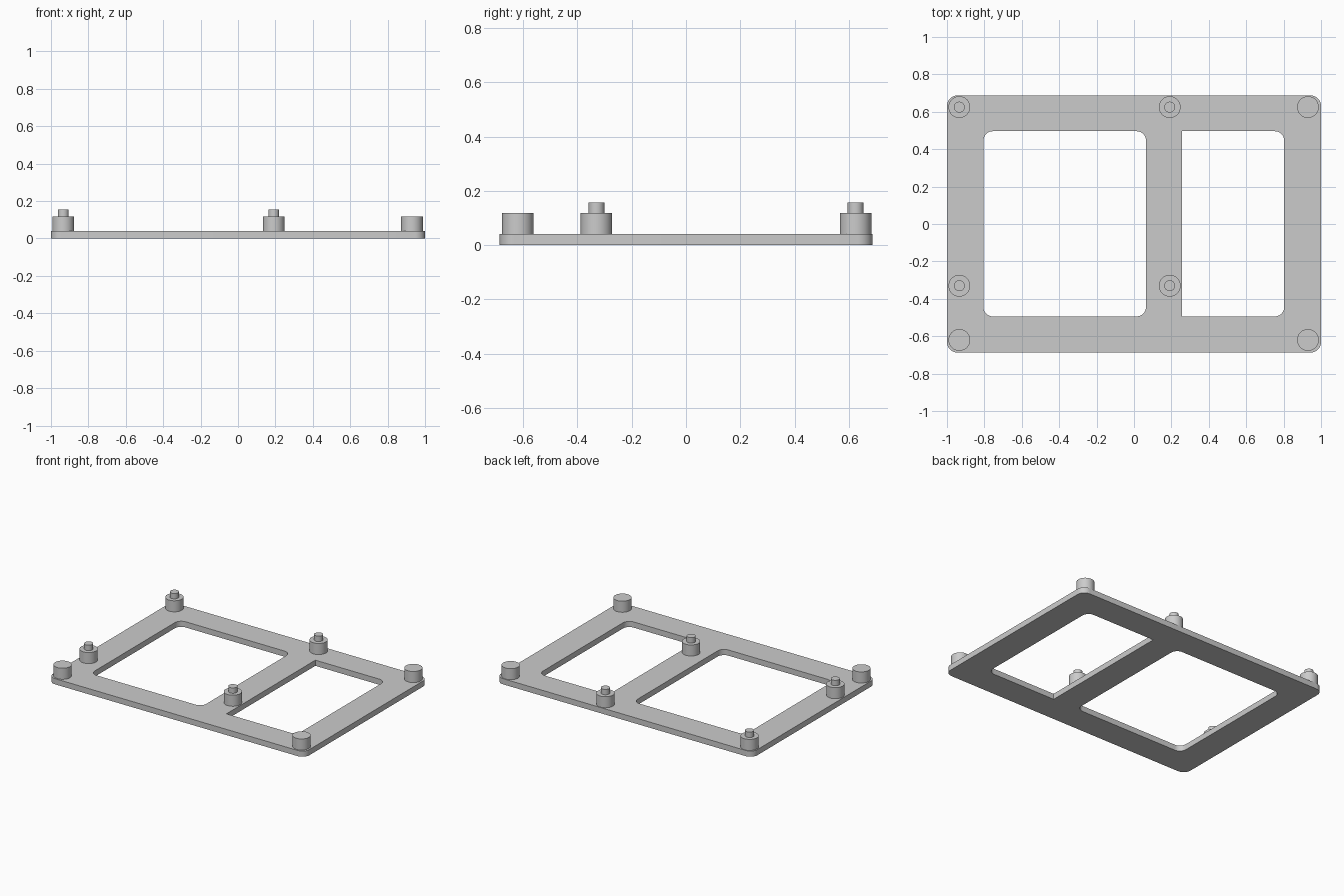
import bpy, bmesh, math

cube = bpy.data.objects.get("Cube")
if cube:
    bpy.data.objects.remove(cube, do_unlink=True)

grey = bpy.data.materials.new("plain_grey")
grey.use_nodes = True
colour = (0.6, 0.6, 0.6, 1)
grey.diffuse_color = colour
grey.node_tree.nodes["Principled BSDF"].inputs["Base Color"].default_value = colour

THICK, BOSS_TOP, PIN_TOP = 0.04, 0.118, 0.156


def outline(x0, x1, y0, y1, r_left, r_right, steps=10):
    """Rectangle whose left and right corners have their own radius."""
    points = []
    corners = [(x1, y1, -1, -1, r_right), (x0, y1, 1, -1, r_left),
               (x0, y0, 1, 1, r_left), (x1, y0, -1, 1, r_right)]
    for i, (x, y, sx, sy, r) in enumerate(corners):
        if r == 0:
            points.append((x, y))
            continue
        for k in range(steps + 1):
            a = math.pi / 2 * (i + k / steps)
            points.append((x + sx * r + r * math.cos(a), y + sy * r + r * math.sin(a)))
    return points


def finish(name, mesh):
    obj = bpy.data.objects.new(name, mesh)
    bpy.context.collection.objects.link(obj)
    mesh.materials.clear()
    mesh.materials.append(grey)
    bpy.ops.object.select_all(action='DESELECT')
    obj.select_set(True)
    bpy.context.view_layer.objects.active = obj
    bpy.ops.object.shade_smooth_by_angle(angle=math.radians(30))
    return obj


# Flat frame with two window openings
curve = bpy.data.curves.new("frame_profile", 'CURVE')
curve.dimensions = '2D'
curve.fill_mode = 'BOTH'
curve.extrude = THICK / 2
for loop in (outline(-1, 1, -0.687, 0.687, 0.055, 0.055),
             outline(-0.805, 0.064, -0.494, 0.496, 0.05, 0.05),
             outline(0.256, 0.803, -0.494, 0.496, 0, 0.05)):
    spline = curve.splines.new('POLY')
    spline.points.add(len(loop) - 1)
    for point, (x, y) in zip(spline.points, loop):
        point.co = (x, y, 0, 1)
    spline.use_cyclic_u = True
profile = bpy.data.objects.new("frame_profile", curve)
bpy.context.collection.objects.link(profile)
bpy.context.view_layer.update()
evaluated = profile.evaluated_get(bpy.context.evaluated_depsgraph_get())
frame_mesh = bpy.data.meshes.new_from_object(evaluated)
bpy.data.objects.remove(profile, do_unlink=True)
bm = bmesh.new()
bm.from_mesh(frame_mesh)
bmesh.ops.remove_doubles(bm, verts=bm.verts, dist=0.0001)
bmesh.ops.recalc_face_normals(bm, faces=bm.faces)
bmesh.ops.translate(bm, verts=bm.verts, vec=(0, 0, THICK / 2))
bm.to_mesh(frame_mesh)
bm.free()
finish("frame", frame_mesh)


def post(name, x, y, radius, bottom, top):
    bm = bmesh.new()
    bmesh.ops.create_cone(bm, cap_ends=True, segments=48, radius1=radius,
                          radius2=radius, depth=top - bottom)
    mesh = bpy.data.meshes.new(name)
    bm.to_mesh(mesh)
    bm.free()
    finish(name, mesh).location = (x, y, (top + bottom) / 2)


# Standoff posts: some plain, some topped with a locating pin
posts = [("back_right", -0.934, 0.625, True), ("back_middle", 0.191, 0.625, True),
         ("inner_right", -0.934, -0.33, True), ("inner_middle", 0.191, -0.33, True),
         ("back_left", 0.93, 0.625, False), ("front_left", 0.93, -0.62, False),
         ("front_right", -0.934, -0.62, False)]
for name, x, y, has_pin in posts:
    post(name + "_standoff", x, y, 0.058, THICK, BOSS_TOP)
    if has_pin:
        post(name + "_pin", x, y, 0.029, BOSS_TOP, PIN_TOP)
